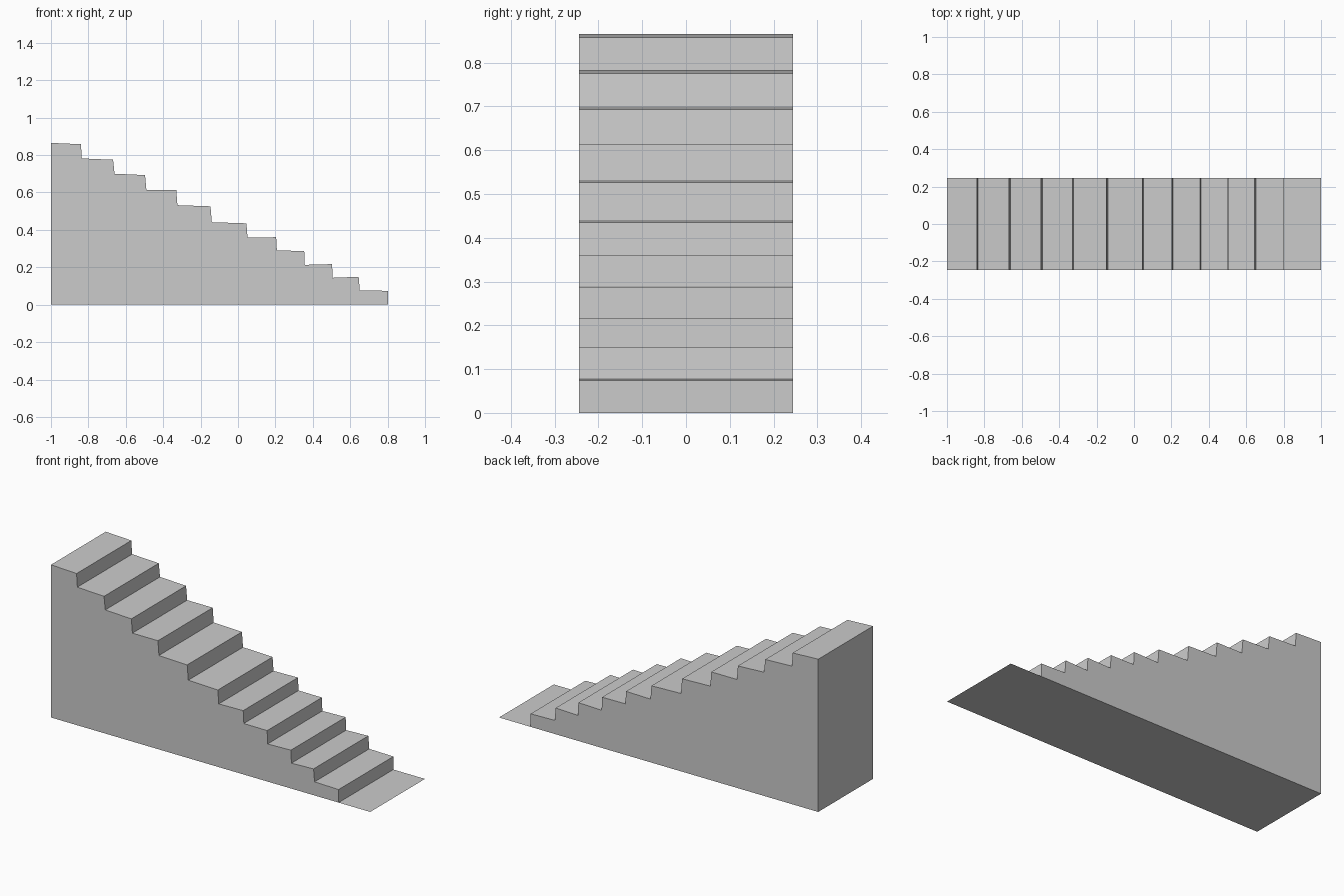
import bpy, bmesh

if "Cube" in bpy.data.objects:
    bpy.data.objects.remove(bpy.data.objects["Cube"])

HALF_WIDTH = 0.245

# Each tread: back x, back z, front x, front z (slightly uneven steps)
TREADS = [
    (-1.0, 0.865, -0.84, 0.858),
    (-0.835, 0.782, -0.668, 0.775),
    (-0.66, 0.700, -0.497, 0.693),
    (-0.49, 0.614, -0.33, 0.614),
    (-0.324, 0.532, -0.147, 0.526),
    (-0.14, 0.441, 0.045, 0.435),
    (0.051, 0.358, 0.204, 0.361),
    (0.208, 0.289, 0.354, 0.288),
    (0.357, 0.213, 0.503, 0.217),
    (0.506, 0.144, 0.645, 0.149),
    (0.651, 0.077, 0.802, 0.074),
]


def make_object(name, bm):
    mesh = bpy.data.meshes.new(name)
    bm.to_mesh(mesh)
    bm.free()
    obj = bpy.data.objects.new(name, mesh)
    bpy.context.collection.objects.link(obj)
    return obj


# Solid staircase: side profile extruded across the width
profile = [(-1.0, 0.0)]
for x0, z0, x1, z1 in TREADS:
    profile += [(x0, z0), (x1, z1)]
profile.append((TREADS[-1][2], 0.0))

bm = bmesh.new()
side = bm.faces.new([bm.verts.new((x, -HALF_WIDTH, z)) for x, z in profile])
ext = bmesh.ops.extrude_face_region(bm, geom=[side], use_keep_orig=True)
new_verts = [g for g in ext["geom"] if isinstance(g, bmesh.types.BMVert)]
bmesh.ops.translate(bm, verts=new_verts, vec=(0, 2 * HALF_WIDTH, 0))
bmesh.ops.recalc_face_normals(bm, faces=bm.faces)
make_object("staircase", bm)

# Thin landing lying flat at the foot of the stairs
bm = bmesh.new()
x0 = TREADS[-1][2]
bm.faces.new([bm.verts.new((x, y, 0.0)) for x, y in (
    (x0, -HALF_WIDTH), (1.0, -HALF_WIDTH), (1.0, HALF_WIDTH), (x0, HALF_WIDTH))])
make_object("foot_landing", bm)
